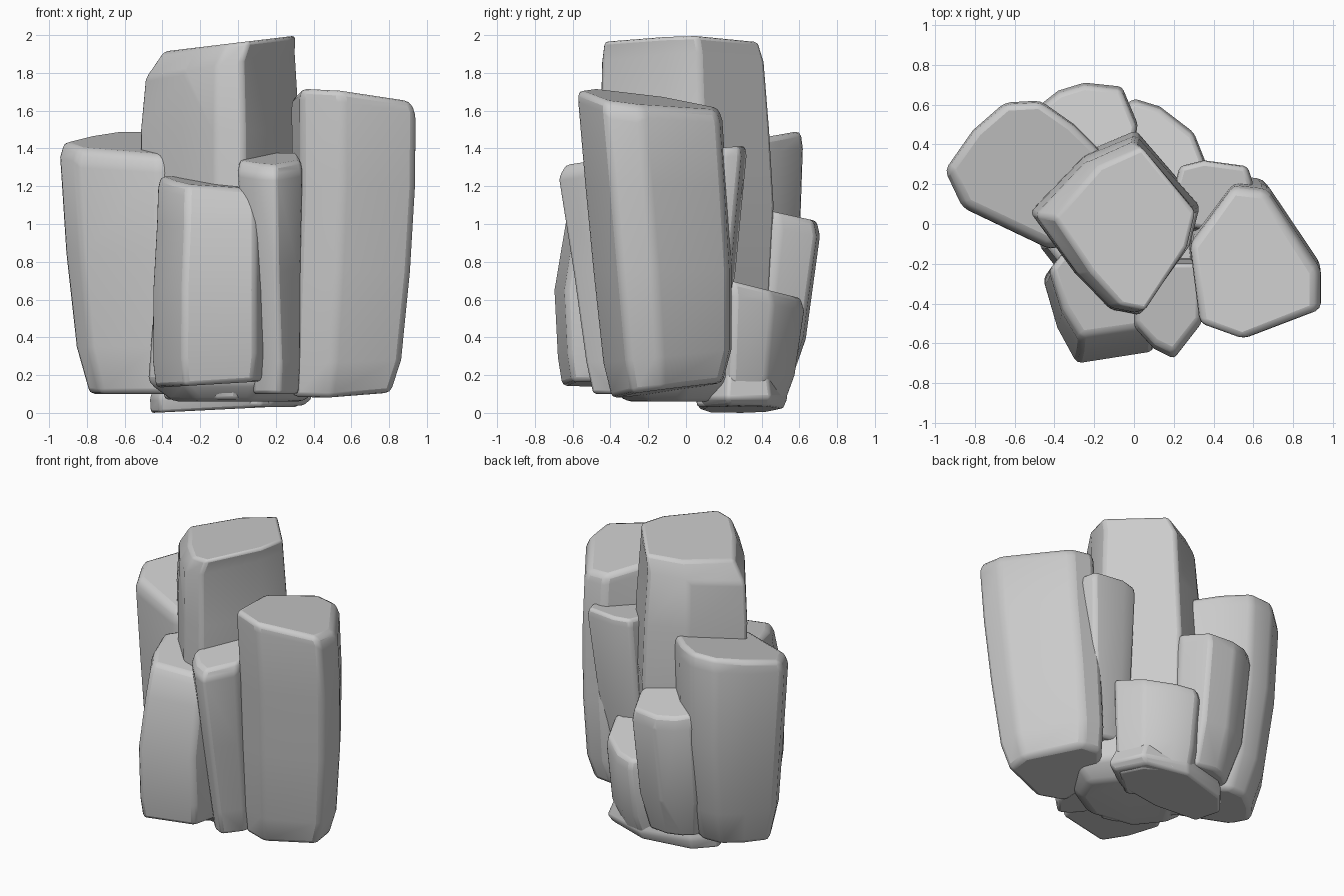
import bpy, bmesh


def rock(name, outline, rings, bevel=0.03):
    """Faceted column: outline lofted through rings (z, sx, sy, dx, dy, slope_x, slope_y)."""
    xs, ys = [p[0] for p in outline], [p[1] for p in outline]
    cx, cy = (min(xs) + max(xs)) / 2, (min(ys) + max(ys)) / 2
    bm = bmesh.new()
    loops = []
    for z, sx, sy, dx, dy, a, b in rings:
        loop = []
        for x, y in outline:
            u, v = (x - cx) * sx, (y - cy) * sy
            loop.append(bm.verts.new((cx + u + dx, cy + v + dy, z + a * u + b * v)))
        loops.append(loop)
    n = len(outline)
    for low, high in zip(loops, loops[1:]):
        for i in range(n):
            j = (i + 1) % n
            bm.faces.new((low[i], low[j], high[j], high[i]))
    bm.faces.new(loops[0][::-1])
    bm.faces.new(loops[-1])
    bmesh.ops.recalc_face_normals(bm, faces=bm.faces)
    me = bpy.data.meshes.new(name)
    bm.to_mesh(me)
    bm.free()
    ob = bpy.data.objects.new(name, me)
    bpy.context.collection.objects.link(ob)
    # worn edges
    mod = ob.modifiers.new("worn_edges", 'BEVEL')
    mod.width = bevel
    mod.segments = 2
    mod.limit_method = 'ANGLE'
    mod.angle_limit = 0.4
    bpy.ops.object.select_all(action='DESELECT')
    ob.select_set(True)
    bpy.context.view_layer.objects.active = ob
    bpy.ops.object.shade_smooth_by_angle(angle=0.7)
    return ob


# tall middle column
rock("center_column",
     [(-.52, .07), (-.3, -.24), (-.12, -.43), (.03, -.46), (.28, -.1), (.33, .1),
      (.01, .47), (-.25, .36)],
     [(.07, .7, .75, 0, 0, 0, 0), (.45, .9, .93, 0, 0, 0, 0), (1.1, 1, 1, 0, 0, 0, 0),
      (1.5, 1, .97, 0, -.01, 0, 0), (1.84, .94, .93, 0, -.02, .17, 0),
      (1.955, .83, .88, .05, -.03, .12, 0)], .02)

# big right column
rock("right_column",
     [(.28, -.1), (.33, -.5), (.55, -.58), (.94, -.43), (.94, -.23), (.67, .18), (.5, .2)],
     [(.12, .84, .76, -.08, .09, .03, .14), (.3, .92, .88, -.05, .09, 0, .1),
      (.75, .97, .95, -.02, .065, 0, 0), (1.2, .99, .97, 0, .03, 0, 0),
      (1.59, 1, .99, 0, 0, -.1, -.13), (1.655, .94, .96, -.01, -.01, -.1, -.13)])

# left column, running in under the middle one
rock("left_column",
     [(-.95, .27), (-.86, .08), (-.42, -.13), (-.05, .0), (-.1, .3), (-.3, .5), (-.47, .62),
      (-.65, .61), (-.81, .47)],
     [(.1, .74, .65, .04, -.05, 0, 0), (.35, .85, .82, .02, -.03, 0, 0),
      (.85, .95, .95, .01, 0, 0, 0), (1.35, 1, 1, 0, 0, 0, .13),
      (1.43, .95, .94, 0, .01, 0, .18)])

# back column
rock("back_column",
     [(-.47, .6), (-.5, .25), (-.04, .2), (.02, .5), (-.06, .69), (-.25, .71), (-.38, .67)],
     [(.12, .75, .8, .02, -.12, 0, 0), (.4, .95, .95, 0, -.06, 0, 0),
      (.98, 1, 1, 0, 0, 0, -.2), (1.07, .96, .97, 0, -.01, 0, -.22)], .02)

# short back right block
rock("back_right_block",
     [(-.1, .56), (-.15, .2), (.15, .02), (.38, .26), (.3, .46), (.13, .59), (.0, .63)],
     [(.03, .9, .76, -.03, -.04, 0, 0), (.2, .95, .9, -.01, -.02, 0, 0),
      (.6, 1, 1, 0, 0, 0, -.2), (.68, .97, .97, 0, -.01, 0, -.25)], .02)

# slim column behind the right one
rock("back_right_column",
     [(.23, .29), (.15, .0), (.5, -.05), (.6, .2), (.57, .29), (.35, .32)],
     [(.3, .7, .75, -.06, -.08, 0, 0), (.75, .88, .9, -.03, -.04, 0, 0),
      (1.35, 1, 1, 0, 0, 0, .05), (1.4, .95, .96, 0, 0, 0, .08)], .02)

# front left column
rock("front_left_column",
     [(-.46, -.28), (-.39, -.52), (-.29, -.7), (.1, -.64), (.15, -.45), (.1, -.15), (-.38, -.17)],
     [(.15, .93, .92, 0, .02, .06, 0), (.3, .99, .97, 0, .01, .06, 0),
      (.65, .98, 1, 0, 0, 0, 0), (1.0, .95, .93, .01, .04, 0, 0),
      (1.16, .93, .87, .01, .065, -.07, .1), (1.22, .88, .8, .01, .085, -.08, .1)], .025)

# leaning slim column in front
rock("front_slim_column",
     [(.0, -.52), (.0, -.2), (.34, -.2), (.34, -.5), (.2, -.68), (.1, -.63)],
     [(.1, .7, .7, .03, .11, 0, 0), (.27, .75, .77, .03, .09, 0, 0),
      (.75, .88, .88, .01, .05, 0, 0), (1.28, 1, 1, 0, 0, 0, .13),
      (1.345, .94, .92, 0, .02, 0, .15)], .02)

# rubble under the cluster
rock("base_chunk",
     [(-.47, .3), (-.42, .1), (-.1, .05), (.2, .08), (.4, .22), (.3, .45), (.0, .54), (-.35, .45)],
     [(.02, .94, .9, -.02, 0, .05, 0), (.08, 1, 1, 0, 0, 0, 0),
      (.35, .7, .75, 0, 0, 0, 0)], .015)

rock("base_core",
     [(-.5, -.1), (-.3, -.35), (.1, -.42), (.4, -.25), (.5, 0), (.3, .25), (-.3, .25)],
     [(.06, .7, .7, 0, 0, 0, 0), (.16, .97, 1, 0, 0, 0, 0), (.6, .9, .9, 0, 0, 0, 0)])
